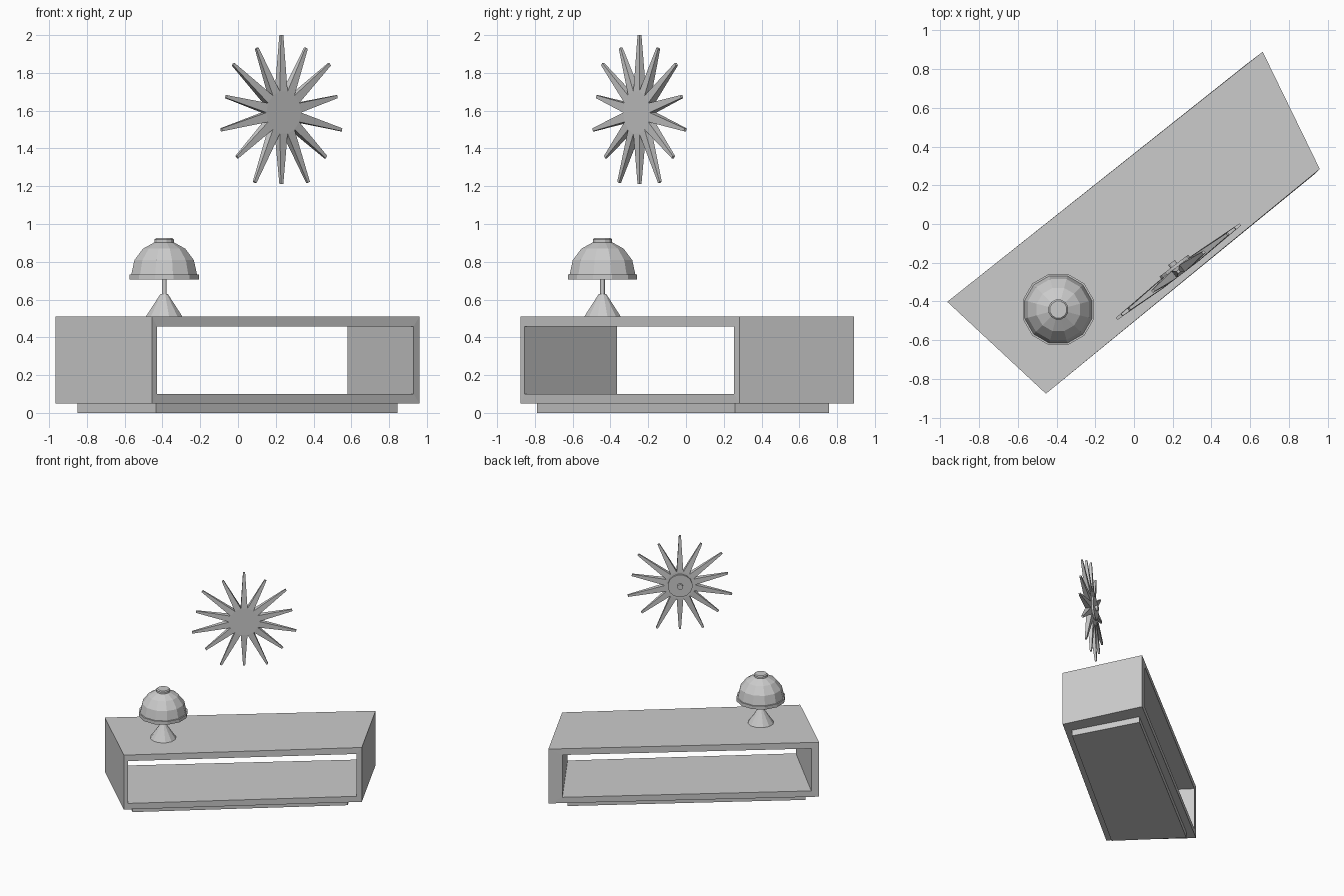
import bpy, bmesh, math

if "Cube" in bpy.data.objects:
    bpy.data.objects.remove(bpy.data.objects["Cube"])

def make(name, verts, faces, loc=(0, 0, 0), rot=0):
    me = bpy.data.meshes.new(name)
    me.from_pydata(verts, [], faces)
    bm = bmesh.new()
    bm.from_mesh(me)
    bmesh.ops.recalc_face_normals(bm, faces=bm.faces)
    bm.to_mesh(me)
    bm.free()
    ob = bpy.data.objects.new(name, me)
    bpy.context.collection.objects.link(ob)
    ob.location = loc
    ob.rotation_euler[2] = rot
    return ob

def lathe(name, profile, loc, sides=12, closed=False):
    # profile of (radius, z); ends are capped unless the profile is closed
    verts, faces, n = [], [], len(profile)
    for r, z in profile:
        for k in range(sides):
            a = 2 * math.pi * (k + 0.5) / sides
            verts.append((r * math.cos(a), r * math.sin(a), z))
    for i in range(n if closed else n - 1):
        j = (i + 1) % n
        for k in range(sides):
            m = (k + 1) % sides
            faces.append((i * sides + k, i * sides + m, j * sides + m, j * sides + k))
    if not closed:
        faces += [tuple(range(sides)), tuple(range((n - 1) * sides, n * sides))]
    return make(name, verts, faces, loc)

def rect(left, right, z0, z1):
    return [(*left, z0), (*right, z0), (*right, z1), (*left, z1)]

# Cabinet: open splayed box, frame loops run front outer, front inner, back inner, back outer
loops = [rect((-.455, -.877), (.96, .284), .05, .51),
         rect((-.43, -.855), (.93, .255), .10, .458),
         rect((-.917, -.365), (.58, .825), .10, .458),
         rect((-.965, -.402), (.665, .89), .05, .51)]
faces = []
for i in range(4):
    j = (i + 1) % 4
    for k in range(4):
        m = (k + 1) % 4
        faces.append((i * 4 + k, i * 4 + m, j * 4 + m, j * 4 + k))
make("cabinet", sum(loops, []), faces)

# Recessed plinth
foot = [(-.435, -.79), (.845, .26), (.58, .757), (-.85, -.381)]
verts = [(x, y, z) for z in (0, .05) for x, y in foot]
make("plinth", verts, [(0, 1, 2, 3), (4, 5, 6, 7)] +
     [(k, (k + 1) % 4, 4 + (k + 1) % 4, 4 + k) for k in range(4)])

# Table lamp
lamp = (-.391, -.442, 0)
lathe("lamp_base", [(.1, .51), (.02, .63)], lamp)
lathe("lamp_stem", [(.013, .62), (.013, .905)], lamp)
dome = [(.18 * math.cos(math.radians(a)), .733 + .178 * math.sin(math.radians(a)))
        for a in (0, 25, 50, 73)]
inner = [(r - .01 * r / .18, z - .012) for r, z in reversed(dome)]
lathe("lamp_shade", [(.19, .705), (.19, .733)] + dome + [(.005, .913), (.005, .895)] +
      inner + [(.175, .705)], lamp, closed=True)
lathe("lamp_cap", [(.053, .9), (.053, .918), (.045, .925)], lamp)

# Starburst wall ornament: 14 tapered rays, alternately long and short
N = 14
verts, faces = [], []
def polar(r, a, off, y):
    return (r * math.cos(a) - off * math.sin(a), y, r * math.sin(a) + off * math.cos(a))
for k in range(N):
    a = math.pi / 2 + 2 * math.pi * k / N
    v = a - math.pi / N
    tip = .378 if k % 2 else .41
    verts += [polar(.115, v, 0, -.02), polar(.115, v, 0, .025)]
    verts += [polar(tip, a, s * .008, y) for y in (-.006, .008) for s in (-1, 1)]
for k in range(N):
    b, c = 6 * k, 6 * ((k + 1) % N)
    faces += [(b, b + 2, b + 3, c), (b + 1, c + 1, b + 5, b + 4),
              (b, b + 1, b + 4, b + 2), (c, b + 3, b + 5, c + 1),
              (b + 2, b + 4, b + 5, b + 3)]
faces += [tuple(6 * k for k in range(N)), tuple(6 * k + 1 for k in range(N))]
star_loc, turn = (.23, -.247, 1.59), math.atan2(.607, .795)
make("starburst", verts, faces, star_loc, turn)

# Round mounting plate and knob on the back of the starburst
for name, r, z0, z1 in (("mount_plate", .095, .02, .04), ("mount_knob", .022, .035, .06)):
    ob = lathe(name, [(r, z0), (r, z1)], star_loc, 16)
    ob.rotation_euler = (-math.pi / 2, 0, turn)
